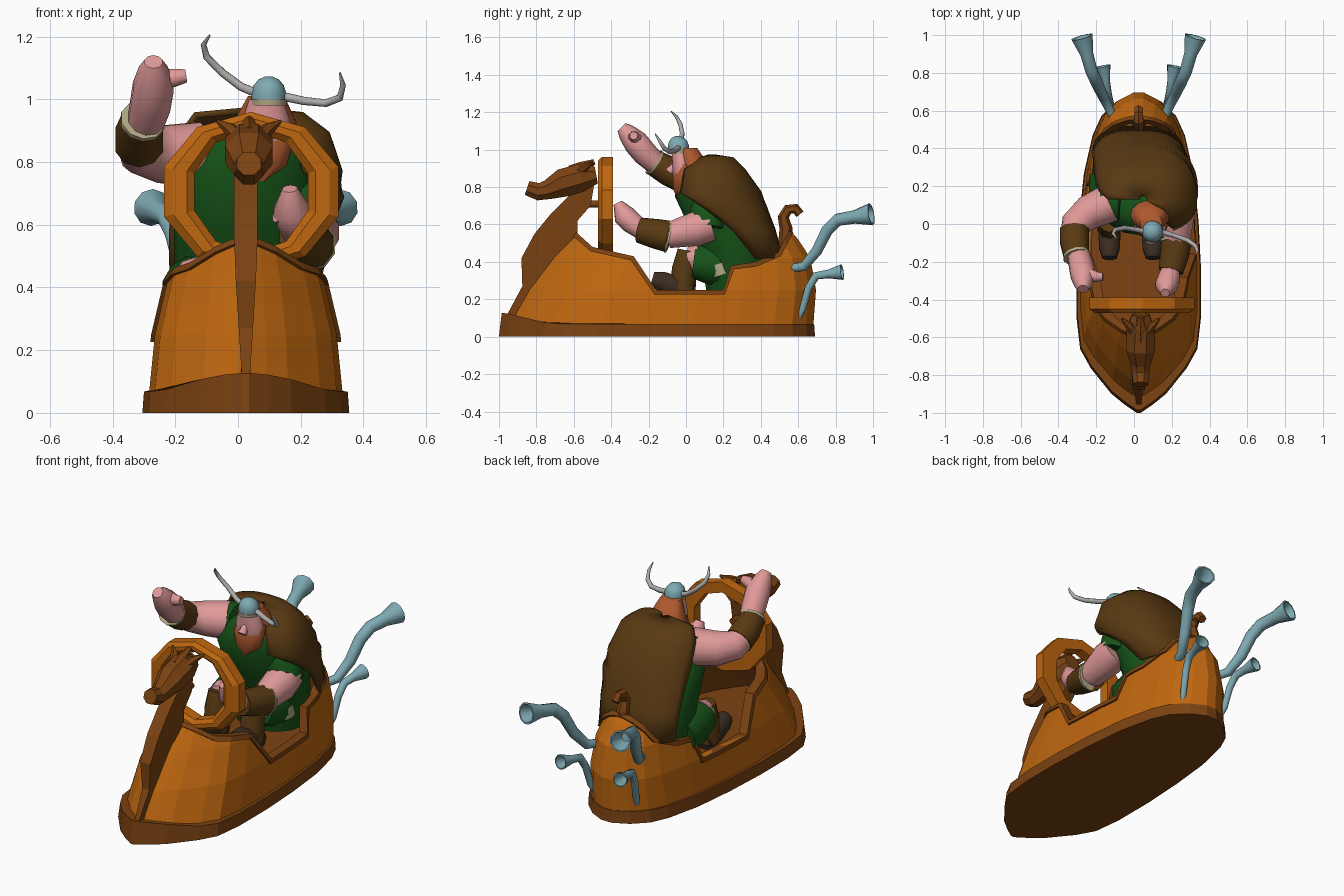
import bpy, bmesh, math
from mathutils import Vector

if "Cube" in bpy.data.objects:
    bpy.data.objects.remove(bpy.data.objects["Cube"])

CX = 0.025


def mat(name, r, g, b):
    m = bpy.data.materials.new(name)
    m.diffuse_color = (r, g, b, 1)
    m.use_nodes = True
    m.node_tree.nodes["Principled BSDF"].inputs["Base Color"].default_value = m.diffuse_color
    return m


ORANGE = mat("orange wood", 0.52, 0.135, 0.005)
BROWN = mat("brown wood", 0.20, 0.055, 0.006)
HIDE = mat("hide brown", 0.10, 0.042, 0.006)
GREEN = mat("tunic green", 0.008, 0.085, 0.009)
SKIN = mat("skin pink", 0.75, 0.32, 0.32)
HAIR = mat("ginger hair", 0.42, 0.10, 0.028)
STEEL = mat("blue steel", 0.21, 0.40, 0.45)
HORN = mat("horn grey", 0.42, 0.42, 0.42)
BOOT = mat("boot dark", 0.045, 0.027, 0.017)
CREAM = mat("cream trim", 0.45, 0.40, 0.24)


def make(name, verts, faces, m, smooth=False):
    me = bpy.data.meshes.new(name)
    me.from_pydata([tuple(v) for v in verts], [], faces)
    bm = bmesh.new()
    bm.from_mesh(me)
    bmesh.ops.recalc_face_normals(bm, faces=bm.faces)
    bm.to_mesh(me)
    bm.free()
    me.materials.append(m)
    o = bpy.data.objects.new(name, me)
    bpy.context.collection.objects.link(o)
    if smooth:
        activate(o)
        bpy.ops.object.shade_smooth_by_angle(angle=math.radians(55))
    return o


def activate(o):
    bpy.ops.object.select_all(action='DESELECT')
    o.select_set(True)
    bpy.context.view_layer.objects.active = o


def skin_rings(name, rings, m, smooth=False):
    n = len(rings[0])
    verts = [v for r in rings for v in r]
    faces = [[i * n + j, i * n + (j + 1) % n, (i + 1) * n + (j + 1) % n, (i + 1) * n + j]
             for i in range(len(rings) - 1) for j in range(n)]
    faces += [list(range(n)), list(range(len(verts) - n, len(verts)))]
    return make(name, verts, faces, m, smooth)


def stack(name, rows, m, n=14):
    """horizontal ellipses (cx, cy, z, rx, ry) skinned upward"""
    ang = [2 * math.pi * k / n for k in range(n)]
    return skin_rings(name, [[(x + rx * math.cos(a), y + ry * math.sin(a), z) for a in ang]
                             for x, y, z, rx, ry in rows], m, True)


def tube(name, pts, radii, m, n=10, bell=False, smooth=True):
    pts = [Vector(p) for p in pts]
    rings, up = [], None
    for i, p in enumerate(pts):
        t = (pts[min(i + 1, len(pts) - 1)] - pts[max(i - 1, 0)]).normalized()
        if up is None:
            up = Vector((1, 0, 0)) if abs(t.x) < 0.8 else Vector((0, 0, 1))
        up = (up - t * up.dot(t)).normalized()
        side = t.cross(up)

        def ring(c, r):
            return [c + r * (up * math.cos(a) + side * math.sin(a))
                    for a in [2 * math.pi * (k + 0.5) / n for k in range(n)]]
        rings.append(ring(p, radii[i]))
    if bell:
        rings += [ring(p, radii[-1] * 0.85), ring(p - t * 0.09, radii[-1] * 0.4)]
    return skin_rings(name, rings, m, smooth)


def prism(name, prof, m, half):
    """side profile (y, z) extruded across x; half is a function of z"""
    n = len(prof)
    v = [(CX + s * half(z), y, z) for s in (-1, 1) for y, z in prof]
    f = [[i, (i + 1) % n, n + (i + 1) % n, n + i] for i in range(n)]
    return make(name, v, f + [list(range(n)), list(range(n, 2 * n))], m)


def boolean(o, cutter, op):
    activate(o)
    b = o.modifiers.new("cut", 'BOOLEAN')
    b.operation, b.object, b.solver = op, cutter, 'EXACT'
    bpy.ops.object.modifier_apply(modifier=b.name)
    bpy.data.objects.remove(cutter)


# boat outline: fraction of length, fraction of half width
OUT = [(0, .03), (.025, .22), (.06, .44), (.14, .77), (.2, .94), (.3, 1), (.45, 1), (.6, .96),
       (.75, .88), (.87, .74), (.93, .60), (.975, .36), (1, .1)]
# z, front y, back y, half width
LEV = [(.05, -.95, .68, .31), (.25, -.845, .695, .29), (.42, -.72, .665, .25),
       (.52, -.63, .60, .21), (.60, -.56, .53, .165), (.75, -.45, .43, .10)]


def outline(z, yf, yb, w):
    side = [(w * f, yf + t * (yb - yf)) for t, f in OUT]
    return [(CX + x, y, z) for x, y in side] + [(CX - x, y, z) for x, y in reversed(side)]


def level(z):
    for a, b in zip(LEV, LEV[1:]):
        if z <= b[0]:
            break
    k = (z - a[0]) / (b[0] - a[0])
    return [a[i] + k * (b[i] - a[i]) for i in (1, 2, 3)]


def hull_solid(name, zs, grow, m):
    rings = []
    for z in zs:
        yf, yb, w = level(z)
        rings.append(outline(z, yf - grow, yb + grow, w + grow))
    return skin_rings(name, rings, m)


# hull shell with the cockpit cut out of its dome
RIM = [(-.60, .57), (-.5, .48), (-.28, .43), (-.16, .25), (.2, .25), (.24, .38),
       (.37, .40), (.49, .45), (.55, .57)]
hull = hull_solid("hull", (.05, .15, .25, .34, .42, .47, .52, .60), 0, ORANGE)
boolean(hull, hull_solid("cavity", (.2, .25, .42, .52, .60, .7), -.03, BROWN), 'DIFFERENCE')
boolean(hull, prism("cockpit_cut", RIM + [(.55, .9), (-.60, .9)], BROWN, lambda z: .6), 'DIFFERENCE')
hull.data.materials.clear()
hull.data.materials.append(ORANGE)
hull.data.materials.append(BROWN)
for p in hull.data.polygons:      # inner faces are brown
    c, nn = p.center, p.normal
    inward = nn.x * (c.x - CX) * 4 + nn.y * (c.y + .1) < 0
    p.material_index = 1 if inward or (nn.z > .9 and c.z < .22) else 0

# cockpit rim band
low = []
for i, (y, z) in enumerate(RIM):
    a, b = Vector(RIM[max(i - 1, 0)]), Vector(RIM[min(i + 1, len(RIM) - 1)])
    d = (b - a).normalized()
    low.append((y + d.y * .026, z - d.x * .026))
rim = hull_solid("cockpit_rim", (.15, .25, .42, .52, .60, .7), .012, BROWN)
boolean(rim, hull_solid("rim_inner", (.1, .25, .42, .52, .60, .75), -.04, BROWN), 'DIFFERENCE')
boolean(rim, prism("rim_strip", RIM + low[::-1], BROWN, lambda z: .6), 'INTERSECT')

# base plinth with raised front lip
top = [(x, y, z + .06 * max(0, min(1, (-.72 - y) / .25))) for x, y, z in outline(.068, -.985, .685, .325)]
skin_rings("plinth", [outline(0, -1, .69, .33), top], BROWN)

# prow neck, head and ears
prism("prow_neck", [(-.975, .07), (-.955, .12), (-.875, .27), (-.88, .42), (-.81, .55), (-.72, .66), (-.63, .75),
                    (-.6, .85), (-.49, .82), (-.51, .70), (-.58, .62), (-.58, .5), (-.80, .2)],
      BROWN, lambda z: .012 + .025 * max(0, min(1, (z - .1) / .4)))
hx = CX + .01
tube("prow_head", [(hx, -.48, .865), (hx, -.56, .85), (hx, -.66, .822), (hx, -.74, .785), (hx, -.79, .775),
                   (hx, -.85, .795)], [.05, .08, .082, .056, .05, .042], BROWN, 8, smooth=False)
for s in (-1, 1):
    tube("prow_ear", [(hx + s * .035, -.58, .88), (hx + s * .06, -.54, .905), (hx + s * .10, -.50, .93)],
         [.025, .022, .006], BROWN, 6, smooth=False)
tube("prow_crest", [(hx, -.62, .885), (hx, -.56, .905), (hx, -.49, .935)], [.03, .03, .015], BROWN, 6, smooth=False)

# steering wheel ring and its shaft
W = []
for rx, rz, y in ((.262, .235, -.47), (.293, .255, -.45), (.293, .255, -.39), (.19, .195, -.39),
                  (.19, .195, -.45), (.215, .215, -.47)):
    W.append([(.042 + rx * math.cos(a), y, .705 + rz * math.sin(a))
              for a in [math.radians(18 + 36 * k) for k in range(10)]])
nv = len(W)
make("steering_wheel", [v for r in W for v in r],
     [[i * 10 + j, i * 10 + (j + 1) % 10, (i + 1) % nv * 10 + (j + 1) % 10, (i + 1) % nv * 10 + j]
      for i in range(nv) for j in range(10)], ORANGE)
tube("wheel_shaft", [(CX, -.54, .71), (CX, -.46, .71)], [.02, .02], BROWN, 8)

# exhaust horns and tail curl
for s in (-1, 1):
    def px(x): return CX + s * x
    tube("upper_pipe", [(px(.13), .55, .365), (px(.165), .63, .375), (px(.20), .70, .46), (px(.225), .755, .57),
                        (px(.25), .81, .625), (px(.275), .90, .64), (px(.30), .99, .655)],
         [.022, .026, .03, .033, .034, .036, .06], STEEL, 10, True)
    tube("lower_pipe", [(px(.13), .595, .09), (px(.145), .625, .15), (px(.155), .655, .26), (px(.165), .695, .325),
                        (px(.175), .76, .335), (px(.19), .835, .345)],
         [.014, .018, .02, .022, .023, .042], STEEL, 10, True)
tube("tail_curl", [(CX, .53, .47), (CX, .535, .58), (CX, .52, .64), (CX, .545, .68), (CX, .585, .685), (CX, .61, .655)],
     [.04, .035, .03, .028, .027, .024], BROWN, 6, smooth=False)

# torso
stack("tunic", [(.02, .27, .24, .19, .16), (.02, .27, .42, .22, .19), (.03, .22, .58, .235, .2),
                (.03, .14, .75, .225, .2), (.05, .10, .86, .16, .14), (.07, .08, .91, .08, .08)], GREEN, 16)

# cape: partial arcs (cx, cy, z, rx, ry, start, end, squareness), shoulders down the back
ROWS = [(.05, .13, .965, .02, .02, -40, 180, 1), (.035, .13, .95, .17, .12, -50, 180, .8),
        (.05, .10, .89, .235, .21, -62, 165, .8), (.05, .11, .77, .275, .285, -60, 155, .8),
        (.05, .16, .69, .28, .265, -22, 153, .8), (.03, .25, .57, .26, .22, 0, 155, .75),
        (.02, .33, .42, .235, .18, 5, 165, .65)]
cv, N = [], 20
for x, y, z, rx, ry, a0, a1, e in ROWS:
    for k in range(N + 1):
        a = math.radians(a0 + (a1 - a0) * k / N)
        c, s = math.cos(a), math.sin(a)
        cv.append((x + rx * math.copysign(abs(c) ** e, c),
                   y + (ry * s ** e if s > 0 else .55 * ry * s), z))
cape = make("cape", cv, [[i * (N + 1) + j, i * (N + 1) + j + 1, (i + 1) * (N + 1) + j + 1, (i + 1) * (N + 1) + j]
                         for i in range(len(ROWS) - 1) for j in range(N)], HIDE, True)
sol = cape.modifiers.new("thickness", 'SOLIDIFY')
sol.thickness, sol.offset = .02, 0

# lowered arm
tube("lowered_sleeve", [(.17, .12, .73), (.205, .12, .67), (.225, .11, .58)], [.08, .10, .095], GREEN, 12)
tube("lowered_arm", [(.225, .13, .60), (.23, .05, .575), (.225, -.10, .54)], [.09, .095, .07], SKIN, 12)
tube("lowered_bracer", [(.225, -.09, .535), (.215, -.16, .55), (.195, -.25, .57)], [.085, .08, .068], HIDE, 10)
tube("lowered_cuff", [(.225, -.085, .534), (.225, -.097, .537)], [.088, .088], CREAM, 10)
tube("lowered_hand", [(.195, -.24, .57), (.185, -.29, .61), (.17, -.33, .65), (.165, -.365, .715)],
     [.05, .06, .06, .025], SKIN, 10)
tube("lowered_thumb", [(.16, -.30, .62), (.12, -.33, .625)], [.028, .018], SKIN, 8)

# raised arm
tube("raised_sleeve", [(-.06, .12, .82), (-.16, .13, .80)], [.11, .115], GREEN, 12)
tube("raised_upper_arm", [(-.13, .11, .825), (-.24, .06, .825), (-.31, .00, .84), (-.32, -.06, .87)],
     [.105, .095, .08, .07], SKIN, 12)
tube("raised_bracer", [(-.315, -.03, .855), (-.315, -.09, .885), (-.305, -.17, .93)], [.08, .08, .07], HIDE, 10)
tube("raised_cuff", [(-.306, -.163, .927), (-.303, -.175, .935)], [.073, .073], CREAM, 10)
tube("raised_hand", [(-.295, -.16, .925), (-.28, -.22, .98), (-.27, -.27, 1.04), (-.27, -.32, 1.095), (-.27, -.345, 1.12)],
     [.06, .067, .068, .048, .03], SKIN, 10)
tube("raised_thumb", [(-.25, -.26, 1.06), (-.20, -.28, 1.07), (-.165, -.28, 1.075)], [.035, .03, .022], SKIN, 8)

# head, hair, beard, helmet
stack("face", [(.09, -.015, .82, .06, .04), (.09, -.02, .86, .08, .05), (.09, -.02, .92, .08, .053),
               (.09, -.03, 1.0, .055, .05)], SKIN)
tube("nose", [(.09, -.06, .92), (.09, -.09, .88)], [.015, .025], SKIN, 8)
stack("hair", [(.085, .05, .77, .09, .06), (.085, .05, .84, .105, .085), (.085, .045, .92, .105, .08),
               (.09, .005, 1.01, .058, .055)], HAIR)
stack("beard", [(.075, -.03, .74, .02, .02), (.08, -.02, .79, .075, .05), (.085, -.015, .865, .092, .058),
                (.088, .0, .92, .088, .05)], HAIR)
stack("helmet", [(.098, -.04, .985, .053, .054), (.098, -.04, 1.02, .056, .058), (.098, -.042, 1.045, .048, .05),
                 (.098, -.044, 1.063, .033, .034), (.098, -.044, 1.073, .012, .012)], STEEL)
stack("helmet_band", [(.098, -.04, .98, .056, .057), (.098, -.04, 1.0, .058, .059)], CREAM)
tube("helmet_horn_a", [(.06, -.04, 1.02), (.01, -.03, 1.04), (-.05, -.02, 1.085), (-.1, -.03, 1.135), (-.11, -.05, 1.175),
                       (-.09, -.08, 1.205)], [.015, .014, .013, .012, .009, .003], HORN, 8)
tube("helmet_horn_b", [(.14, -.04, 1.01), (.21, -.06, .995), (.28, -.085, .988), (.325, -.115, 1.005), (.335, -.14, 1.045),
                       (.325, -.165, 1.085)], [.015, .014, .013, .012, .009, .003], HORN, 8)

# legs
for x in (-.13, .10):
    tube("trouser_leg", [(x, .26, .37), (x, .13, .39), (x, .04, .40)], [.11, .115, .09], GREEN, 12)
    tube("trouser_cuff", [(x + .07, .195, .33), (x + .07, .175, .39)], [.05, .05], CREAM, 8)
    tube("knee", [(x, .05, .42), (x, .0, .43)], [.08, .055], SKIN, 10)
    tube("shin_wrap", [(x, .01, .46), (x, -.01, .36), (x, -.015, .24)], [.055, .066, .066], HIDE, 10)
    tube("boot", [(x, .03, .24), (x, -.05, .265), (x, -.13, .295), (x, -.18, .31)], [.06, .064, .058, .04], BOOT, 8)
